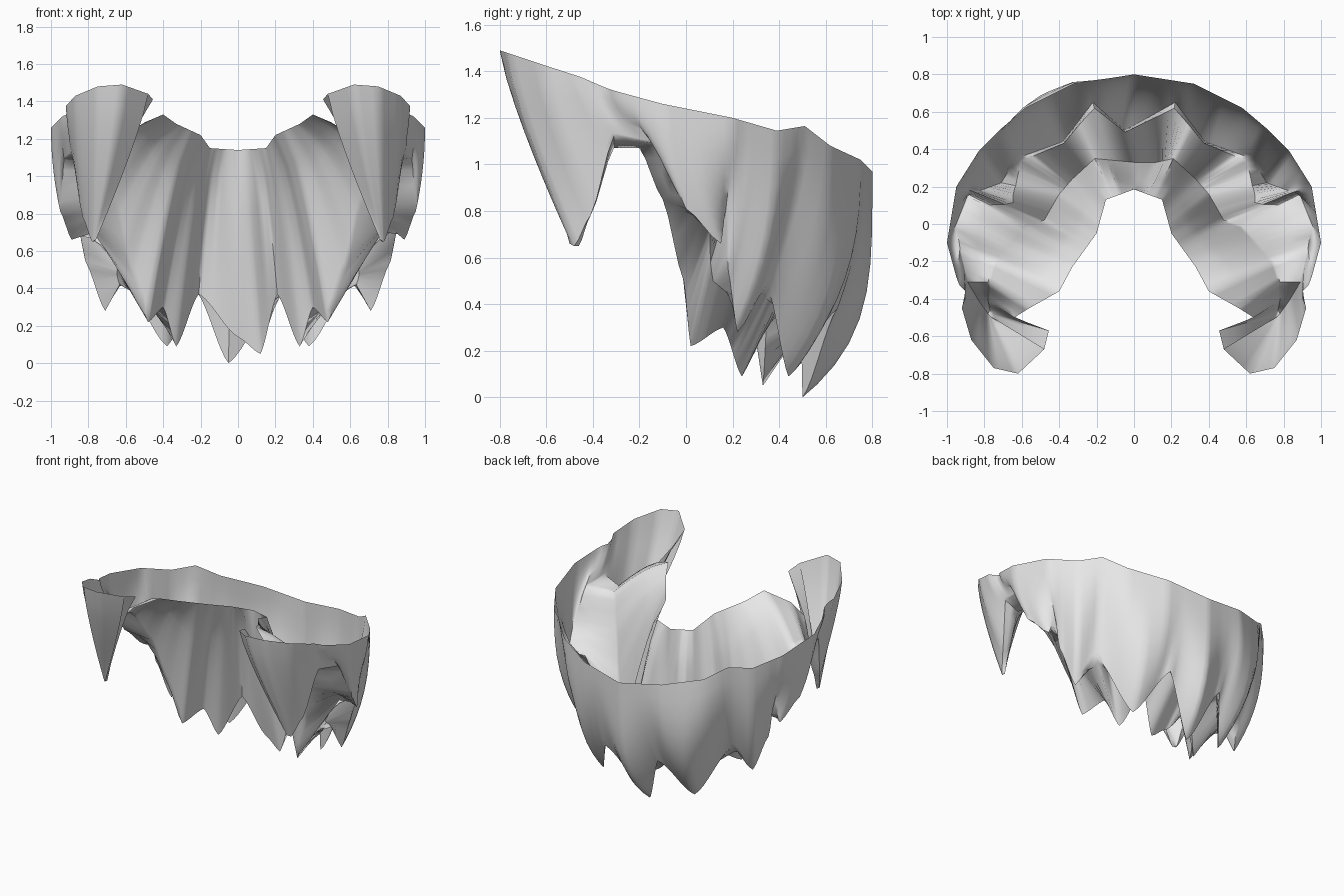
import bpy, bmesh, math
from mathutils import Vector

if "Cube" in bpy.data.objects:
    bpy.data.objects.remove(bpy.data.objects["Cube"])

# Key points along one half, sideburn front (0) to chin middle (17): station, x, y, z
outer_rim = [(0, .48, -.67, 1.44), (1, .62, -.80, 1.49), (2, .75, -.77, 1.48), (3, .87, -.62, 1.43),
             (4, .92, -.45, 1.375), (4.4, .89, -.37, 1.34), (4.8, .94, -.32, 1.32), (6, 1.0, -.10, 1.26),
             (8, .95, .20, 1.20), (10, .83, .39, 1.145), (11, .71, .51, 1.165), (12, .58, .62, 1.08),
             (14, .32, .75, 1.02), (17, 0, .80, .97)]
inner_rim = [(0, .48, -.67, 1.44), (1, .455, -.57, 1.41), (3, .64, -.50, 1.15), (4, .56, -.45, 1.25),
             (5, .40, -.36, 1.33), (6, .33, -.23, 1.28), (9, .20, -.05, 1.22), (13, .15, .13, 1.15),
             (17, 0, .185, 1.14)]
# Tips and valleys of the outer and inner rows of tufts
outer_tufts = [(0, .76, -.50, .66), (2, .78, -.48, .65), (3, .83, -.41, .78), (4, .89, -.31, 1.12),
               (5, .93, -.13, 1.09), (6, .95, 0, .81), (7, .89, .15, .66), (8, .85, .17, .80),
               (8.7, .82, .18, .55), (10, .71, .22, .28), (11, .63, .35, .48), (13, .38, .44, .09),
               (15, .22, .65, .38)]
inner_tufts = [(0, .76, -.50, .66), (2, .77, -.46, .65), (3, .78, -.41, .78), (4, .78, -.31, 1.07),
               (5, .75, -.20, 1.07), (6, .66, -.10, .85), (7, .58, -.01, .50), (8, .48, .02, .22),
               (10, .40, .16, .30), (12, .33, .24, .09), (14, .21, .35, .37)]
# Station, outer wall bulge, inner wall bulge, groove position between the rows, groove height
shape = [(0, 1.2, .8, .5, 0), (3, 1.3, .8, .5, 0), (5, 1.5, .7, .5, .9), (7, 2.5, .7, .3, .74),
         (8.5, 1.3, .7, .5, .5), (10, 2.6, .7, .25, .42), (11, 1.2, .7, .1, .42),
         (13, 3.2, .8, .05, .41), (15, 2, .6, .1, .41), (17, 4, 1.5, .05, .40)]


def sample(keys, u, ease=0):
    """Point at station u on a keyed path; ease rounds tips and valleys."""
    for a, b in zip(keys, keys[1:]):
        if u <= b[0]:
            t = (u - a[0]) / (b[0] - a[0])
            p = Vector(a[1:]).lerp(Vector(b[1:]), t)
            s = t * t * (3 - 2 * t)
            p.z += ease * (s - t) * (b[3] - a[3])
            return p
    return Vector(keys[-1][1:])


def wall(rim, tip, power, steps, swell=0):
    """Curved wall line from rim down to tuft edge."""
    out = Vector((rim.x, rim.y, 0)).normalized()
    pts = []
    for k in range(steps + 1):
        t = 1 - (1 - k / steps) ** 1.3
        p = rim.lerp(tip, t ** power) + out * swell * math.sin(math.pi * t)
        p.z = rim.z + (tip.z - rim.z) * t
        pts.append(p)
    return pts


def section(u, side):
    """Cross-section: outer wall, groove between the rows, inner wall."""
    # the middle tufts lean off centre
    outer_keys = outer_tufts + [(17, -.05 * side, .50, 0)]
    inner_keys = inner_tufts + ([(16, .12, .33, .05)] if side > 0 else []) + [(17, 0, .33, .14)]
    a, b = sample(outer_keys, u, .5), sample(inner_keys, u, .5)
    outer_pow, inner_pow, frac, height = sample(shape, u)
    groove = a.lerp(b, frac)
    groove.z = max(groove.z, height)
    # the left side of the chin is slightly fuller
    swell = .04 * max(0, 1 - abs(u - 12.8) / 3) if side < 0 else 0
    outer = wall(sample(outer_rim, u), a, outer_pow, 9, swell)
    inner = wall(sample(inner_rim, u), b, inner_pow, 8)
    pts = outer + [groove] + inner[::-1]
    return [Vector((p.x * side, p.y, p.z)) for p in pts]


# Beard shell: right half front to back, then left half back to front
stations = [i / 4 for i in range(69)]
columns = [section(u, 1) for u in stations] + [section(u, -1) for u in reversed(stations[:-1])]
bm = bmesh.new()
grid = [[bm.verts.new(p) for p in col] for col in columns]
for c0, c1 in zip(grid, grid[1:]):
    for j in range(len(c0) - 1):
        bm.faces.new((c0[j], c0[j + 1], c1[j + 1], c1[j]))
bmesh.ops.remove_doubles(bm, verts=bm.verts, dist=.0005)
mesh = bpy.data.meshes.new("beard")
bm.to_mesh(mesh)
bm.free()
beard = bpy.data.objects.new("beard", mesh)
bpy.context.collection.objects.link(beard)

# Plain grey
grey = bpy.data.materials.new("light_grey")
grey.diffuse_color = (.8, .8, .8, 1)
grey.use_nodes = True
grey.node_tree.nodes["Principled BSDF"].inputs["Base Color"].default_value = grey.diffuse_color
mesh.materials.append(grey)

bpy.context.view_layer.objects.active = beard
beard.select_set(True)
bpy.ops.object.shade_smooth_by_angle(angle=math.radians(60))
